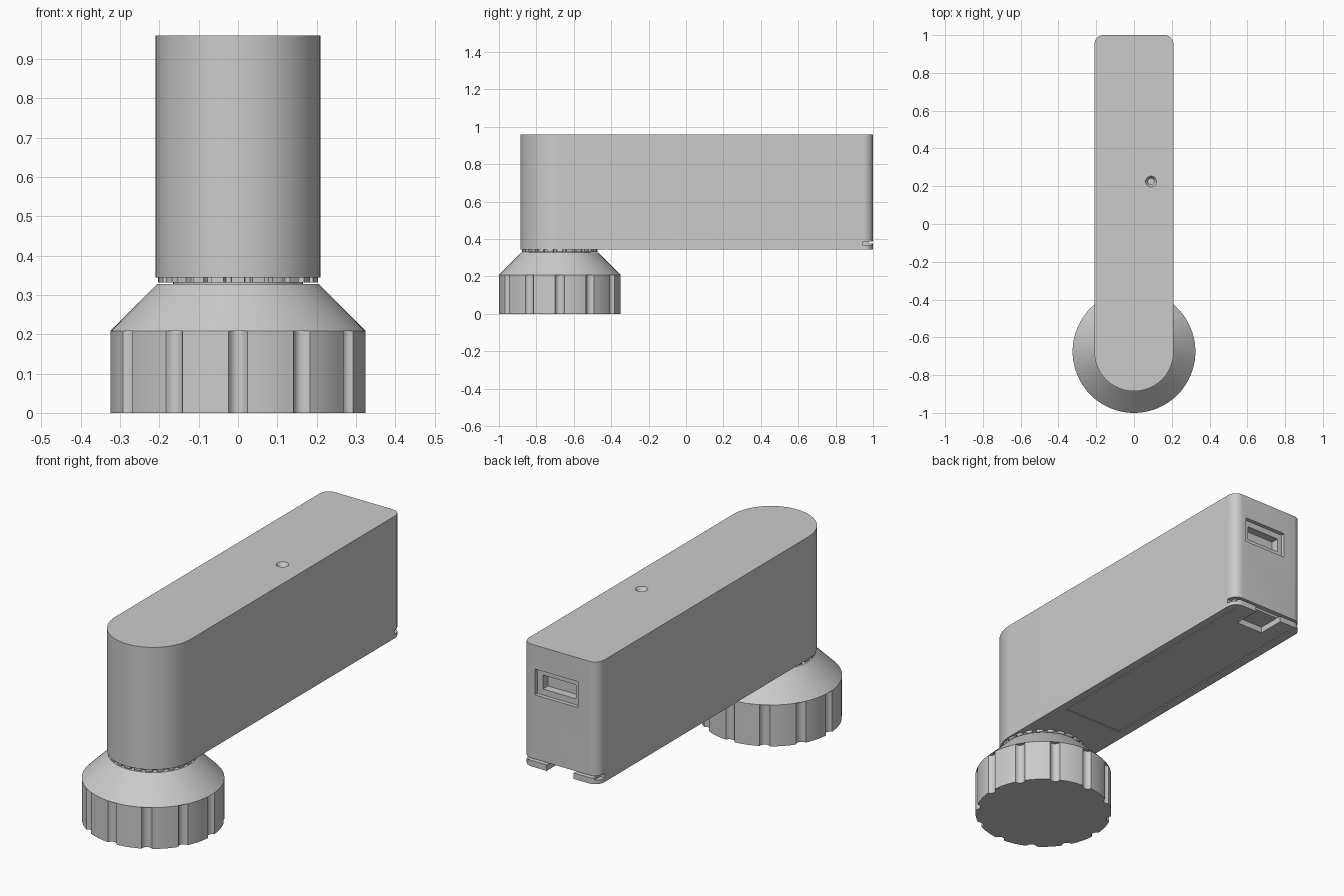
import bpy, bmesh
from math import pi, sin, cos, radians
from mathutils import Matrix, Vector

cube = bpy.data.objects.get("Cube")
if cube:
    bpy.data.objects.remove(cube, do_unlink=True)

grey = bpy.data.materials.new("plain grey")
grey.use_nodes = True
grey.diffuse_color = (0.6, 0.6, 0.6, 1)
grey.node_tree.nodes["Principled BSDF"].inputs["Base Color"].default_value = grey.diffuse_color

KNOB_Y = -0.675
HALF = 0.21
BASE, TOP = 0.345, 0.96


def finish(name, bm):
    bmesh.ops.recalc_face_normals(bm, faces=bm.faces)
    mesh = bpy.data.meshes.new(name)
    bm.to_mesh(mesh)
    bm.free()
    mesh.materials.append(grey)
    ob = bpy.data.objects.new(name, mesh)
    bpy.context.collection.objects.link(ob)
    return ob


def arc(cx, cy, r, a0, a1, n):
    angles = [radians(a0 + (a1 - a0) * i / n) for i in range(n + 1)]
    return [(cx + r * cos(a), cy + r * sin(a)) for a in angles]


def prism(bm, outline, z0, z1):
    face = bm.faces.new([bm.verts.new((x, y, z0)) for x, y in outline])
    up = bmesh.ops.extrude_face_region(bm, geom=[face])["geom"]
    verts = [v for v in up if isinstance(v, bmesh.types.BMVert)]
    bmesh.ops.translate(bm, verts=verts, vec=(0, 0, z1 - z0))


def box(bm, x0, x1, y0, y1, z0, z1):
    prism(bm, [(x0, y0), (x1, y0), (x1, y1), (x0, y1)], z0, z1)


def cone(bm, x, y, z0, z1, r0, r1, sides=64):
    bmesh.ops.create_cone(bm, cap_ends=True, segments=sides, radius1=r0, radius2=r1,
                          depth=z1 - z0, matrix=Matrix.Translation((x, y, (z0 + z1) / 2)))


def cut(target, name, build):
    bm = bmesh.new()
    build(bm)
    cutter = finish(name, bm)
    mod = target.modifiers.new(name, "BOOLEAN")
    mod.operation, mod.solver, mod.object = "DIFFERENCE", "EXACT", cutter
    bpy.context.view_layer.objects.active = target
    bpy.ops.object.modifier_apply(modifier=name)
    bpy.data.objects.remove(cutter, do_unlink=True)


def smooth(ob):
    bpy.ops.object.select_all(action="DESELECT")
    ob.select_set(True)
    bpy.context.view_layer.objects.active = ob
    bpy.ops.object.shade_smooth_by_angle(angle=radians(30))


# Long housing: round at the front, small corner radii at the back
bm = bmesh.new()
outline = (arc(0, KNOB_Y, HALF, 180, 360, 48)
           + arc(HALF - 0.05, 0.95, 0.05, 0, 90, 10)
           + arc(0.05 - HALF, 0.95, 0.05, 90, 180, 10))
prism(bm, outline, BASE, TOP)
housing = finish("housing", bm)

# Countersunk screw hole in the top
cut(housing, "screw_sink", lambda b: cone(b, 0.09, 0.225, TOP - 0.02, TOP + 0.002, 0.016, 0.03, 32))
cut(housing, "screw_bore", lambda b: cone(b, 0.09, 0.225, TOP - 0.08, TOP - 0.01, 0.016, 0.016, 32))
# Stepped socket in the back wall
cut(housing, "socket_step", lambda b: box(b, -0.1, 0.14, 0.98, 1.1, 0.71, 0.84))
cut(housing, "socket_pocket", lambda b: box(b, -0.075, 0.11, 0.94, 1.1, 0.74, 0.81))


# Seam above the lid at the back edge, plus corner notches
cut(housing, "back_seam", lambda b: box(b, -0.3, 0.3, 0.975, 1.1, 0.375, 0.387))
for s in (-1, 1):
    cut(housing, "corner_notch", lambda b: box(b, min(s * 0.185, s * 0.3), max(s * 0.185, s * 0.3),
                                               0.945, 1.1, 0.365, 0.387))
# Finger recess in the underside
cut(housing, "finger_recess", lambda b: box(b, -0.075, 0.075, 0.86, 1.1, 0.3, 0.375))


# Narrow groove outlining the battery lid
def lid_groove(b):
    g = 0.006
    for s in (-1, 1):
        x = s * 0.165
        box(b, x - g / 2, x + g / 2, -0.3, 0.95, 0.3, BASE + 0.008)


cut(housing, "lid_sides", lid_groove)
cut(housing, "lid_front", lambda b: box(b, -0.168, 0.168, -0.306, -0.3, 0.3, BASE + 0.008))
smooth(housing)

# Toothed ring between the housing and the knob
bm = bmesh.new()
ring = []
TEETH = 24
for i in range(TEETH):
    mid = 360 / TEETH * i
    ring += arc(0, KNOB_Y, 0.203, mid - 4.5, mid + 4.5, 3)
    ring += arc(0, KNOB_Y, 0.188, mid + 5.5, mid + 9.5, 2)
prism(bm, ring, 0.332, BASE)
finish("toothed_ring", bm)

# Knob grip with twelve rounded flutes
bm = bmesh.new()
grip = []
for i in range(12):
    mid = 30 * i - 90
    half = 4.3
    a, b = [Vector((0.325 * cos(radians(t)), 0.325 * sin(radians(t)))) for t in (mid - half, mid + half)]
    inward = -(a + b).normalized()
    for k in range(9):
        t = k / 8
        p = a.lerp(b, t) + inward * 0.018 * sin(pi * t) ** 0.6
        grip.append((p.x, p.y + KNOB_Y))
    grip += arc(0, KNOB_Y, 0.325, mid + half, mid + 30 - half, 6)[1:-1]
prism(bm, grip, 0, 0.208)
smooth(finish("knob_grip", bm))

# Sloping knob shoulder and its central spindle
bm = bmesh.new()
cone(bm, 0, KNOB_Y, 0.208, 0.328, 0.325, 0.205, 96)
smooth(finish("knob_shoulder", bm))
bm = bmesh.new()
cone(bm, 0, KNOB_Y, 0.32, BASE + 0.01, 0.165, 0.165)
smooth(finish("spindle", bm))
